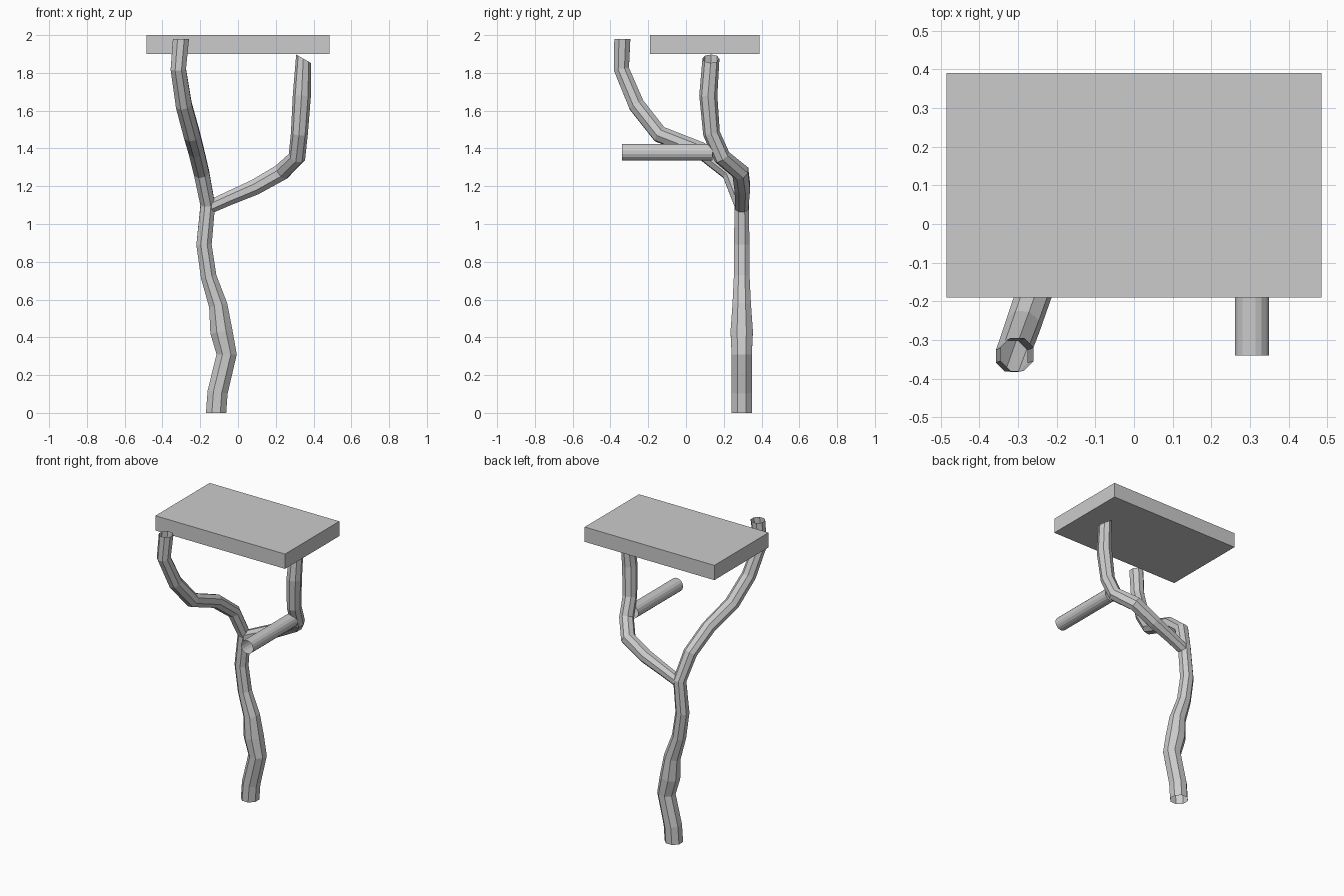
import bpy, bmesh, math
from mathutils import Vector

if "Cube" in bpy.data.objects:
    bpy.data.objects.remove(bpy.data.objects["Cube"])


def tube(name, points, sides=8, start_dir=None, end_dir=None):
    """Open low-poly tube through (x, y, z, radius) points."""
    pts = [Vector(p[:3]) for p in points]
    bm = bmesh.new()
    rings, prev, side = [], None, None
    for i, p in enumerate(pts):
        before = (p - pts[i - 1]).normalized() if i else Vector()
        after = (pts[i + 1] - p).normalized() if i < len(pts) - 1 else Vector()
        t = (before + after).normalized()
        if i == 0 and start_dir:
            t = Vector(start_dir).normalized()
        if i == len(pts) - 1 and end_dir:
            t = Vector(end_dir).normalized()
        if side is None:
            ref = Vector((1, 0, 0)) if abs(t.x) < 0.8 else Vector((0, 1, 0))
            side = (ref - t * ref.dot(t)).normalized()
        else:
            side = prev.rotation_difference(t) @ side
        other = t.cross(side)
        ring = []
        for k in range(sides):
            a = 2 * math.pi * (k + 0.5) / sides
            ring.append(bm.verts.new(p + points[i][3] * (side * math.cos(a) + other * math.sin(a))))
        rings.append(ring)
        prev = t
    for r0, r1 in zip(rings, rings[1:]):
        for k in range(sides):
            n = (k + 1) % sides
            bm.faces.new((r0[k], r0[n], r1[n], r1[k]))
    mesh = bpy.data.meshes.new(name)
    bm.to_mesh(mesh)
    bm.free()
    obj = bpy.data.objects.new(name, mesh)
    bpy.context.collection.objects.link(obj)
    return obj


# Flat slab on top
bpy.ops.mesh.primitive_cube_add(size=1, location=(0, 0.10, 1.95))
slab = bpy.context.object
slab.name = "top_slab"
slab.scale = (0.97, 0.58, 0.10)

# Trunk continuing into the left forward-sweeping branch
tube("trunk_and_left_branch", [
    (-0.116, 0.295, 0.00, 0.058),
    (-0.108, 0.295, 0.11, 0.058),
    (-0.060, 0.295, 0.31, 0.058),
    (-0.088, 0.295, 0.43, 0.064),
    (-0.105, 0.295, 0.57, 0.053),
    (-0.155, 0.295, 0.72, 0.045),
    (-0.180, 0.295, 0.89, 0.044),
    (-0.160, 0.295, 1.10, 0.042),
    (-0.193, 0.230, 1.27, 0.044),
    (-0.222, 0.080, 1.39, 0.045),
    (-0.245, -0.140, 1.475, 0.047),
    (-0.287, -0.262, 1.63, 0.046),
    (-0.316, -0.342, 1.82, 0.044),
    (-0.302, -0.337, 1.98, 0.046),
], start_dir=(0, 0, 1), end_dir=(0, 0, 1))

# Right branch that forks off and rises to the slab
tube("right_branch", [
    (-0.150, 0.295, 1.09, 0.038),
    (-0.050, 0.297, 1.135, 0.040),
    (0.090, 0.298, 1.195, 0.045),
    (0.230, 0.288, 1.275, 0.048),
    (0.312, 0.190, 1.355, 0.046),
    (0.325, 0.135, 1.48, 0.045),
    (0.338, 0.118, 1.68, 0.048),
    (0.347, 0.132, 1.875, 0.045),
], end_dir=(0.5, 0, 0.87))

# Straight peg pointing forward from the right branch
tube("front_peg", [
    (0.305, 0.14, 1.38, 0.045),
    (0.305, -0.34, 1.38, 0.045),
], sides=16)
